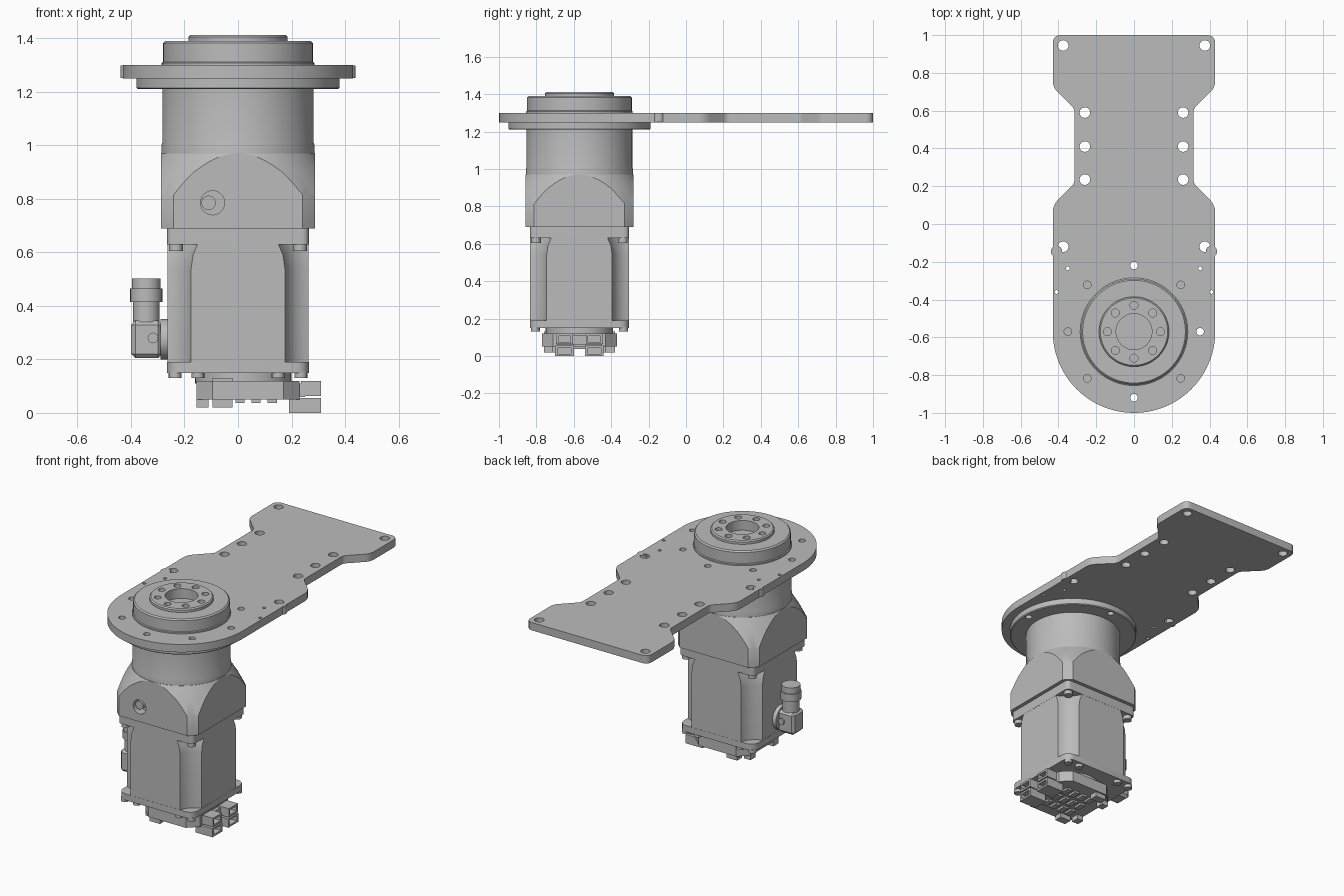
import bpy, bmesh, math
from math import cos, sin, pi, radians
from mathutils import Vector, Matrix

if "Cube" in bpy.data.objects:
    bpy.data.objects.remove(bpy.data.objects["Cube"])

AXIS = -0.57  # y of the drive axis

grey = bpy.data.materials.new("machined grey")
grey.use_nodes = True
COLOUR = (0.5, 0.5, 0.5, 1)
grey.diffuse_color = COLOUR
grey.node_tree.nodes["Principled BSDF"].inputs["Base Color"].default_value = COLOUR


def finish(name, bm):
    bmesh.ops.remove_doubles(bm, verts=bm.verts, dist=1e-5)
    bmesh.ops.recalc_face_normals(bm, faces=bm.faces)
    mesh = bpy.data.meshes.new(name)
    bm.to_mesh(mesh)
    bm.free()
    mesh.materials.append(grey)
    obj = bpy.data.objects.new(name, mesh)
    bpy.context.collection.objects.link(obj)
    return obj


def activate(obj):
    bpy.ops.object.select_all(action='DESELECT')
    obj.select_set(True)
    bpy.context.view_layer.objects.active = obj


def smooth(obj):
    activate(obj)
    bpy.ops.object.shade_smooth_by_angle(angle=radians(30))
    return obj


def boolean(obj, cutter, operation='DIFFERENCE'):
    cutter.hide_render = True
    mod = obj.modifiers.new("cut", 'BOOLEAN')
    mod.operation, mod.object, mod.solver = operation, cutter, 'EXACT'
    activate(obj)
    bpy.ops.object.modifier_apply(modifier=mod.name)
    bpy.data.objects.remove(cutter)


def lathe(name, profile):
    bm = bmesh.new()
    verts = [bm.verts.new((r, AXIS, z)) for r, z in profile]
    edges = [bm.edges.new(pair) for pair in zip(verts, verts[1:])]
    bmesh.ops.spin(bm, geom=verts + edges, cent=(0, AXIS, 0), axis=(0, 0, 1),
                   angle=2 * pi, steps=72, use_merge=True)
    return finish(name, bm)


def loft(name, sections):
    """Stack (outline, z) sections of equal point count into a solid."""
    bm = bmesh.new()
    rings = [[bm.verts.new((x, y, z)) for x, y in pts] for pts, z in sections]
    for low, high in zip(rings, rings[1:]):
        for i in range(len(low)):
            j = (i + 1) % len(low)
            bm.faces.new((low[i], low[j], high[j], high[i]))
    bm.faces.new(rings[0])
    bm.faces.new(rings[-1])
    return finish(name, bm)


def boxes(name, bounds):
    bm = bmesh.new()
    for x0, x1, y0, y1, z0, z1 in bounds:
        size = Matrix.Diagonal((x1 - x0, y1 - y0, z1 - z0, 1))
        mid = Matrix.Translation(((x0 + x1) / 2, (y0 + y1) / 2, (z0 + z1) / 2))
        bmesh.ops.create_cube(bm, size=1, matrix=mid @ size)
    return finish(name, bm)


def rods(name, ends, sides=24):
    """Cylinders given as (start, end, radius)."""
    bm = bmesh.new()
    for a, b, r in ends:
        a, b = Vector(a), Vector(b)
        turn = (b - a).to_track_quat('Z', 'Y').to_matrix().to_4x4()
        bmesh.ops.create_cone(bm, cap_ends=True, segments=sides, radius1=r, radius2=r,
                              depth=(b - a).length,
                              matrix=Matrix.Translation((a + b) / 2) @ turn)
    return finish(name, bm)


def upright(points, r, z0, z1):
    return [((x, y, z0), (x, y, z1), r) for x, y in points]


def bend(a, c, b, steps=8):
    a, b, c = Vector(a), Vector(b), Vector(c)
    return [tuple(a.lerp(c, t).lerp(c.lerp(b, t), t)) for t in (i / steps for i in range(steps + 1))]


def circle(r, count, start=0.0):
    angles = [start + 2 * pi * i / count for i in range(count)]
    return [(r * cos(t), AXIS + r * sin(t)) for t in angles]


def corners(x, y):
    return [(sx * x, AXIS + sy * y) for sx in (-1, 1) for sy in (-1, 1)]


def square(half, flat, control):
    """Square outline whose corners bend towards (control, control)."""
    pts = []
    for k in range(4):
        c, s = round(cos(k * pi / 2)), round(sin(k * pi / 2))
        for x, y in bend((half, flat), (control, control), (flat, half)):
            pts.append((x * c - y * s, AXIS + x * s + y * c))
    return pts


# Mounting plate: round end and a waisted tail
side = [(0.43 * sin(t), AXIS - 0.43 * cos(t)) for t in (pi / 2 * i / 24 for i in range(1, 25))]
side += bend((0.43, 0.06), (0.43, 0.1), (0.4, 0.13))
side += bend((0.33, 0.2), (0.315, 0.215), (0.315, 0.235))
side += bend((0.315, 0.59), (0.315, 0.61), (0.33, 0.625))
side += bend((0.4, 0.695), (0.43, 0.72), (0.43, 0.76))
side += bend((0.43, 0.955), (0.43, 1), (0.385, 1))
outline = [(0, -1)] + side + [(-x, y) for x, y in reversed(side)]
plate = loft("mounting_plate", [(outline, 1.25), (outline, 1.3)])

big = [(0.375, 0.945), (0.26, 0.59), (0.26, 0.41), (0.26, 0.235), (0.375, -0.12)]
tiny = [(0.35, -0.235), (0.41, -0.36)]
ring = circle(0.35, 8)
through = [ring[i] for i in (0, 2, 6)]
blind = [ring[i] for i in (1, 3, 4, 5, 7)]
mirror = lambda pts: pts + [(-x, y) for x, y in pts]
boolean(plate, rods("hole_cutter", upright(mirror(big), 0.028, 1.2, 1.35)
                    + upright(mirror(tiny), 0.01, 1.2, 1.35)
                    + upright(through + blind, 0.02, 1.2, 1.35)))
smooth(plate)
smooth(rods("plate_ears", upright(mirror([(0.41, -0.145)]), 0.03, 1.251, 1.299)))

# Flange beneath the plate
flange = lathe("gearbox_flange", [(0, 1.21), (0.375, 1.21), (0.38, 1.215), (0.38, 1.25), (0, 1.25)])
boolean(flange, rods("hole_cutter", upright(through, 0.02, 1.19, 1.27)))
smooth(flange)

# Output hub with recessed bore and a bolt circle
hub = lathe("output_hub", [(0, 1.26), (0.285, 1.26), (0.285, 1.308), (0.28, 1.312), (0.28, 1.382),
                           (0.272, 1.39), (0.185, 1.39), (0.185, 1.405), (0.178, 1.412),
                           (0.095, 1.412), (0.095, 1.35), (0, 1.35)])
boolean(hub, rods("hole_cutter", upright(circle(0.14, 8), 0.021, 1.38, 1.43)))
smooth(hub)

# Gearbox barrel
smooth(lathe("gearbox_barrel", [(0, 0.95), (0.286, 0.95), (0.286, 1.0), (0.283, 1.01),
                                (0.283, 1.215), (0, 1.215)]))

# Adapter: square block blended into the barrel by a cone
adapter = boxes("motor_adapter", [(-0.288, 0.288, AXIS - 0.288, AXIS + 0.288, 0.69, 0.97)])
boolean(adapter, lathe("cone_cutter", [(0, 0.6), (0.376, 0.6), (0.376, 0.815), (0.335, 0.895),
                                       (0.287, 0.972), (0, 0.98)]), 'INTERSECT')
front = AXIS - 0.288
boolean(adapter, rods("hole_cutter", [((-0.095, front - 0.05, 0.785), (-0.095, front + 0.06, 0.785), 0.045)]))
smooth(adapter)
smooth(rods("access_screw", [((-0.11, front + 0.08, 0.785), (-0.11, front + 0.02, 0.785), 0.027)]))

# Motor: top flange, scooped housing and end plate
flange_outline = square(0.265, 0.235, 0.265)
smooth(loft("motor_flange", [(flange_outline, 0.63), (flange_outline, 0.69)]))
smooth(loft("motor_housing", [(square(0.264, 0.175, 0.195), 0.18), (square(0.264, 0.175, 0.195), 0.54),
                              (square(0.264, 0.168, 0.19), 0.59), (square(0.264, 0.15, 0.185), 0.632)]))
end_outline = square(0.265, 0.215, 0.26)
smooth(loft("motor_end_plate", [(end_outline, 0.15), (end_outline, 0.19)]))
smooth(rods("flange_bolts", upright(corners(0.232, 0.232), 0.026, 0.605, 0.632), 16))
smooth(rods("end_plate_bolts", upright(corners(0.235, 0.235) + corners(0.15, 0.235), 0.024, 0.13, 0.155), 16))

# Encoder cover with boss, circuit chips and feet
smooth(rods("encoder_boss", [((0.02, AXIS, 0.11), (0.02, AXIS, 0.155), 0.18)], 48))
shape = [(-0.155, -0.14), (-0.095, -0.2), (0.17, -0.2), (0.23, -0.14)]
shape = [(x, AXIS + y) for x, y in shape + [(x, -y) for x, y in reversed(shape)]]
loft("encoder_cover", [(shape, 0.05), (shape, 0.12)])
feet = []
for s in (-1, 1):
    lo, hi = sorted((AXIS + s * 0.09, AXIS + s * 0.14))
    feet += [(-0.155, -0.11, lo, hi, 0.02, 0.06), (-0.095, -0.02, lo + s * 0.05, hi + s * 0.05, 0.02, 0.13)]
boxes("cover_feet", feet)
boxes("circuit_chips", [(-0.07 + i * 0.06, -0.035 + i * 0.06, AXIS - 0.12 + j * 0.09, AXIS - 0.06 + j * 0.09,
                         0.037, 0.055) for i in range(4) for j in range(3)])

# Two pairs of plug sockets on the left side
for label, y in (("front", -0.65), ("back", -0.49)):
    socket = boxes(label + "_sockets", [(0.19, 0.31, y - 0.05, y + 0.05, 0, 0.056),
                                        (0.235, 0.31, y - 0.045, y + 0.045, 0.064, 0.12),
                                        (0.2, 0.29, y - 0.04, y + 0.04, 0.056, 0.064)])
    boolean(socket, boxes("pocket_cutter", [(0.27, 0.33, y - 0.036, y + 0.036, 0.012, 0.044),
                                            (0.27, 0.33, y - 0.033, y + 0.033, 0.076, 0.108)]))
boxes("socket_bridge", [(0.2, 0.25, -0.69, -0.45, 0.06, 0.11)])

# Elbow cable connector on the right side
elbow = boxes("elbow_block", [(-0.4, -0.283, AXIS - 0.056, AXIS + 0.056, 0.205, 0.345)])
bevel = elbow.modifiers.new("bevel", 'BEVEL')
bevel.width, bevel.segments = 0.016, 1
smooth(rods("elbow_base", [((-0.29, AXIS, 0.275), (-0.26, AXIS, 0.275), 0.076)], 32))
smooth(rods("elbow_screws", [((-0.318, AXIS - 0.066, 0.28), (-0.318, AXIS + 0.066, 0.28), 0.02)], 12))
smooth(rods("connector_stem", [((-0.343, AXIS, 0.34), (-0.343, AXIS, 0.42), 0.05)], 32))
smooth(rods("connector_collar", [((-0.343, AXIS, 0.415), (-0.343, AXIS, 0.465), 0.06),
                                 ((-0.343, AXIS, 0.465), (-0.343, AXIS, 0.503), 0.054)], 32))
